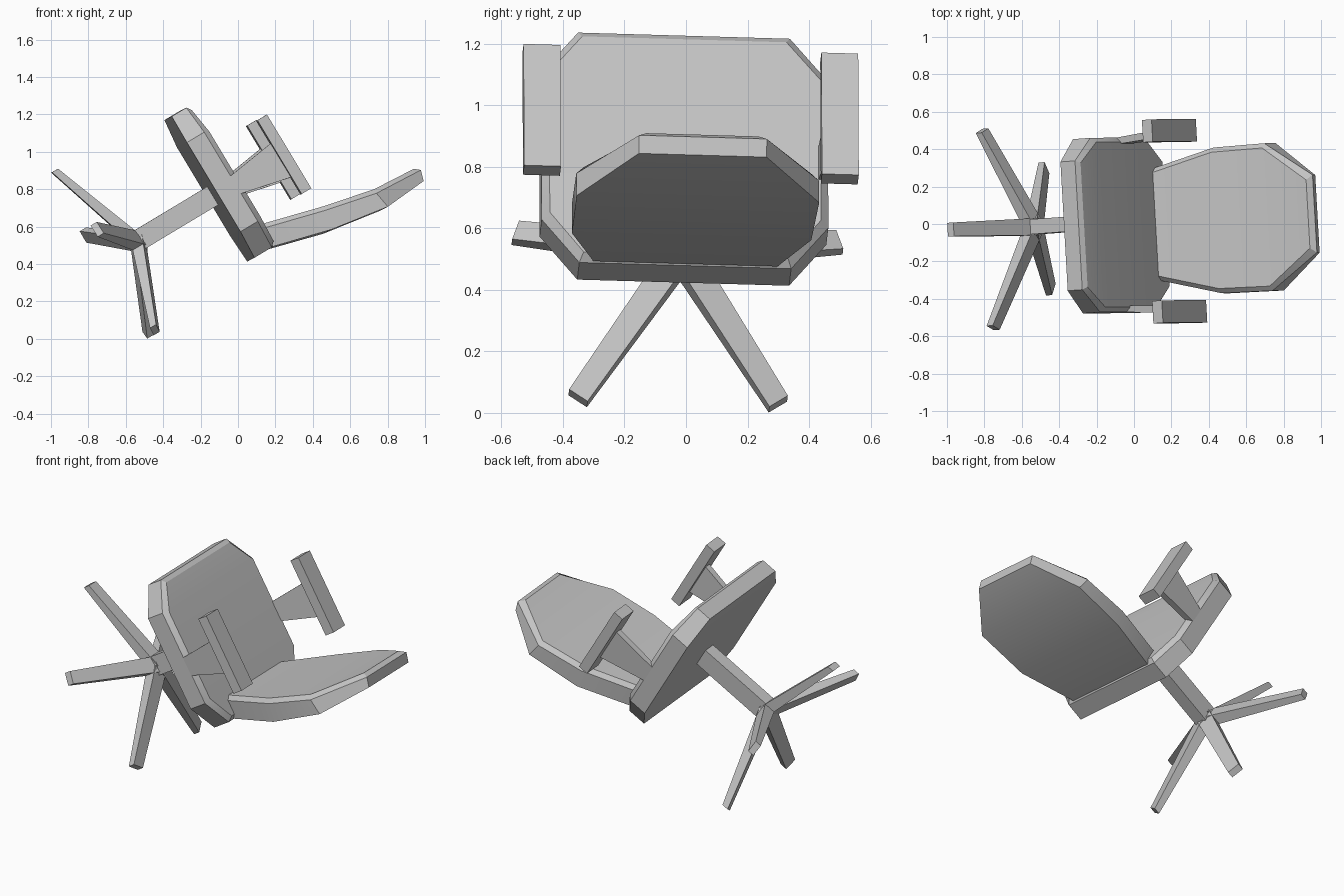
import bpy
import bmesh
import math
from mathutils import Matrix, Vector

if "Cube" in bpy.data.objects:
    bpy.data.objects.remove(bpy.data.objects["Cube"])

# Tipped chair frame: side, forward and up directions of the chair itself
side = Vector((-0.0565, 0.998, -0.029)).normalized()
forward = Vector((-0.515, -0.004, 0.857))
forward = (forward - side * forward.dot(side)).normalized()
up = side.cross(forward)
FRAME = Matrix.Translation((0.217, 0.015, 0.971)) @ Matrix((side, forward, up)).transposed().to_4x4()

grey = bpy.data.materials.new("light_grey")
grey.diffuse_color = (0.55, 0.55, 0.55, 1)
grey.use_nodes = True
grey.node_tree.nodes["Principled BSDF"].inputs["Base Color"].default_value = grey.diffuse_color


def loft(name, rings):
    """Skin a list of equal rings and cap both ends with strips of quads."""
    bm = bmesh.new()
    loops = [[bm.verts.new(p) for p in ring] for ring in rings]
    n = len(rings[0])
    for a, b in zip(loops, loops[1:]):
        for i in range(n):
            j = (i + 1) % n
            bm.faces.new((a[i], a[j], b[j], b[i]))
    for cap in (loops[0], loops[-1]):
        for i in range(n // 2 - 1):
            bm.faces.new((cap[i], cap[i + 1], cap[n - 2 - i], cap[n - 1 - i]))
    bmesh.ops.recalc_face_normals(bm, faces=bm.faces)
    mesh = bpy.data.meshes.new(name)
    bm.to_mesh(mesh)
    bm.free()
    mesh.materials.append(grey)
    obj = bpy.data.objects.new(name, mesh)
    bpy.context.collection.objects.link(obj)
    obj.matrix_world = FRAME
    bpy.ops.object.select_all(action='DESELECT')
    obj.select_set(True)
    bpy.context.view_layer.objects.active = obj
    bpy.ops.object.shade_smooth_by_angle(angle=math.radians(30))
    return obj


def mirrored(half):
    """Complete a ring from its left half."""
    return half + [(-x, y, z) for x, y, z in reversed(half)]


def rect(x0, x1, y0, y1, z):
    return [(x0, y0, z), (x1, y0, z), (x1, y1, z), (x0, y1, z)]


# Seat: cut-corner slab with bevelled top and lowered front edge
def seat_ring(inset, z, z_front):
    i = inset
    return mirrored([(-0.345 + i / 2, 0.483 - i, z_front), (-0.467 + i, 0.322 - i / 2, z),
                     (-0.467 + i, -0.234 + i / 2, z), (-0.345 + i / 2, -0.393 + i, z)])


loft("seat", [seat_ring(0, -0.41, -0.40), seat_ring(0, -0.302, -0.309),
              seat_ring(0.025, -0.275, -0.29)])

# Backrest: curved, cut-corner panel with bevelled front face
# (half width, rear forward/up, front forward/up)
stations = [(0.300, -0.392, -0.292, -0.257, -0.285),
            (0.390, -0.475, 0.018, -0.346, 0.045),
            (0.395, -0.526, 0.340, -0.408, 0.325),
            (0.208, -0.508, 0.587, -0.425, 0.578)]
rings = []
for k, (w, rf, ru, ff, fu) in enumerate(stations):
    edge_up = 0.605 if k == 3 else fu
    rings.append(mirrored([(-w, rf, ru), (-w, ff - 0.025, edge_up), (-w + 0.025, ff, fu)]))
loft("backrest", rings)

# Armrests and their tapered supports
for s, label in ((-1, "right"), (1, "left")):
    loft(label + "_armrest", [rect(s * 0.425, s * 0.545, -0.23, 0.23, z) for z in (-0.03, 0.03)])
    loft(label + "_arm_support", [rect(s * 0.43, s * 0.465, -0.055, 0.045, -0.33),
                                  rect(s * 0.45, s * 0.49, -0.124, 0.087, -0.03)])

# Column under the seat
CX = 0.025
loft("column", [rect(CX - 0.04, CX + 0.04, -0.052, 0.062, z) for z in (-0.87, -0.40)])

# Five-legged base
for k in range(5):
    a = math.radians(90 + 72 * k)
    out = Vector((math.cos(a), math.sin(a), 0))
    across = Vector((-out.y, out.x, 0))
    ends = []
    for r, w, low, high in ((0.0, 0.046, -0.91, -0.84), (0.555, 0.037, -1.083, -1.045)):
        c = Vector((CX, 0, 0)) + out * r
        ends.append([c + across * x + Vector((0, 0, z))
                     for x, z in ((-w, low), (w, low), (w, high), (-w, high))])
    loft(f"base_leg_{k + 1}", ends)
